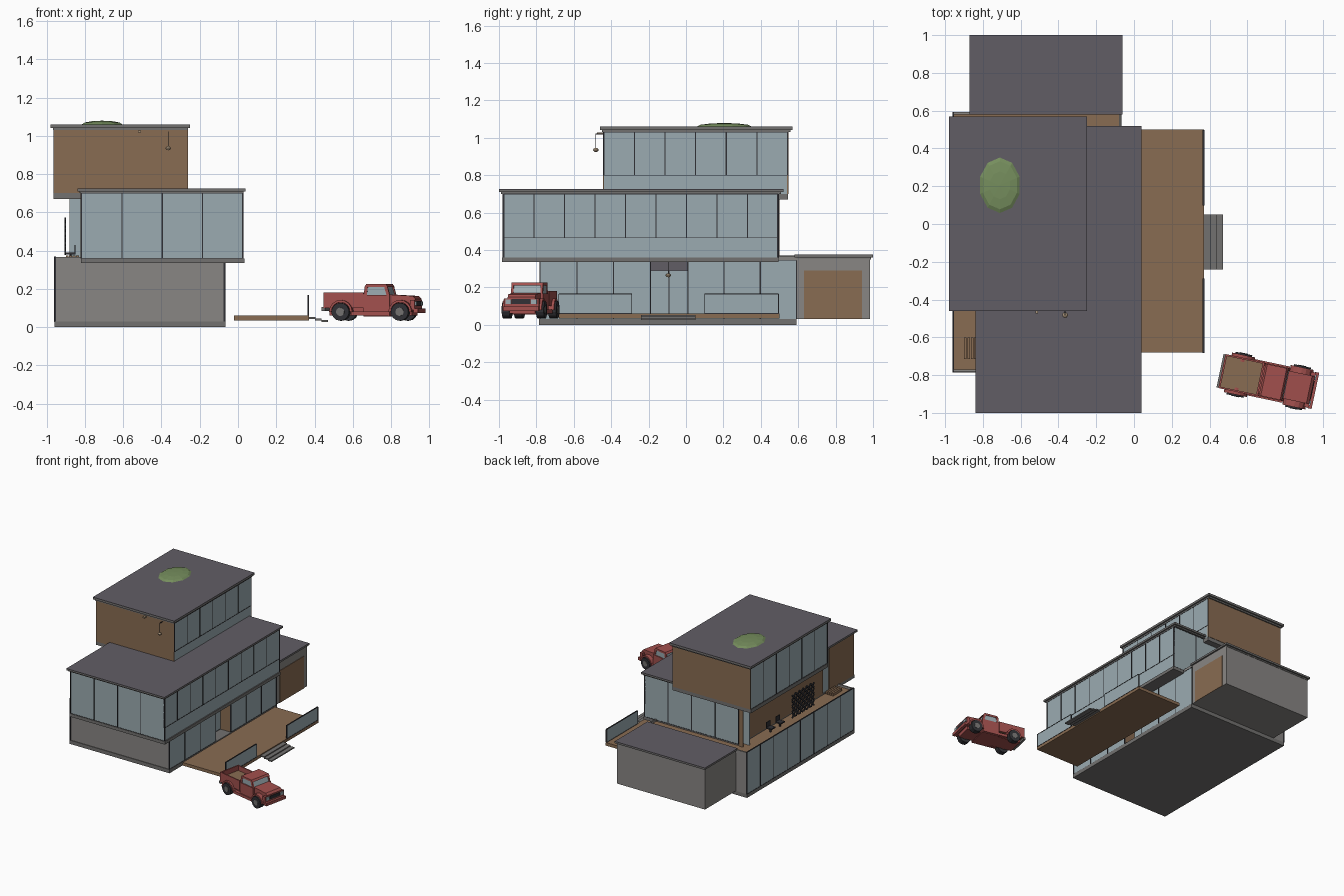
import bpy, bmesh, math
from mathutils import Matrix, Vector

if "Cube" in bpy.data.objects:
    bpy.data.objects.remove(bpy.data.objects["Cube"])


def mat(name, r, g, b):
    m = bpy.data.materials.new(name)
    m.diffuse_color = (r, g, b, 1)
    m.use_nodes = True
    m.node_tree.nodes["Principled BSDF"].inputs["Base Color"].default_value = m.diffuse_color
    return m


GLASS = mat("glass", .33, .41, .44)
WOOD = mat("wood", .25, .15, .085)
WALL = mat("stone", .25, .24, .23)
ROOF = mat("roof", .12, .11, .13)
TRIM = mat("trim", .17, .165, .16)
DARK = mat("frame", .03, .03, .035)
RED = mat("red_paint", .36, .08, .075)
GREEN = mat("leaf", .18, .27, .11)
BRASS = mat("lamp", .4, .3, .2)


def finish(name, bm, m, matrix=None):
    bmesh.ops.recalc_face_normals(bm, faces=bm.faces)
    if matrix:
        bm.transform(matrix)
    me = bpy.data.meshes.new(name)
    bm.to_mesh(me)
    bm.free()
    me.materials.append(m)
    ob = bpy.data.objects.new(name, me)
    bpy.context.collection.objects.link(ob)
    return ob


def boxes(name, items, m, matrix=None):
    """One object from boxes given as (x0, x1, y0, y1, z0, z1)."""
    bm = bmesh.new()
    for x0, x1, y0, y1, z0, z1 in items:
        bmesh.ops.create_cube(bm, size=1, matrix=Matrix.Translation(
            ((x0 + x1) / 2, (y0 + y1) / 2, (z0 + z1) / 2))
            @ Matrix.Diagonal((x1 - x0, y1 - y0, z1 - z0, 1)))
    return finish(name, bm, m, matrix)


def box(name, *b, m=WALL, matrix=None):
    return boxes(name, [b], m, matrix)


def prism(name, pts, axis, a, b, m, matrix=None):
    """Extrude a 2D outline along 'z' (xy outline) or 'y' (xz outline)."""
    bm = bmesh.new()
    vs = [bm.verts.new((p, q, a) if axis == 'z' else (p, a, q)) for p, q in pts]
    f = bm.faces.new(vs)
    ext = bmesh.ops.extrude_face_region(bm, geom=[f])
    d = Vector((0, 0, b - a)) if axis == 'z' else Vector((0, b - a, 0))
    bmesh.ops.translate(bm, vec=d, verts=[g for g in ext["geom"] if isinstance(g, bmesh.types.BMVert)])
    return finish(name, bm, m, matrix)


def glazing(name, axis, pos, stops, z0, z1, sill=None, w=.003):
    """Glass sheet with dark mullions at the stops; axis is the facing axis."""
    def place(a, b, t, lo, hi):
        return (pos - t, pos + t, a, b, lo, hi) if axis == 'x' else (a, b, pos - t, pos + t, lo, hi)
    a, b = stops[0], stops[-1]
    boxes(name, [place(a, b, .003, z0, z1)], GLASS)
    low = sill or z0
    bars = [place(s - w, s + w, .005, low, z1) for s in stops]
    bars += [place(a, b, .005, z - .002, z + .002) for z in (low, z1)]
    boxes(name + "_frame", bars, DARK)


def steps(a, b, n):
    return [a + (b - a) * i / n for i in range(n + 1)]


def roof(name, x0, x1, y0, y1, z0, z1):
    zm = z0 + (z1 - z0) * .4
    box(name + "_fascia", x0 + .012, x1 - .012, y0 + .012, y1 - .012, z0, zm, m=TRIM)
    box(name + "_edge", x0, x1, y0, y1, zm, z1 - .003, m=TRIM)
    box(name + "_cover", x0, x1, y0, y1, z1 - .003, z1, m=ROOF)


def ball(name, c, r, m, u=10, v=6):
    bm = bmesh.new()
    bmesh.ops.create_uvsphere(bm, u_segments=u, v_segments=v, radius=1,
                              matrix=Matrix.Translation(c) @ Matrix.Diagonal((*r, 1)))
    return finish(name, bm, m)


# Ground floor with recessed entrance
box("foundation", -.96, -.065, -.785, .59, 0, .03, m=TRIM)
prism("ground_floor_walls", [(-.955, -.78), (-.073, -.78), (-.073, -.19), (-.17, -.19), (-.17, .01),
                             (-.073, .01), (-.073, .59), (-.955, .59)], 'z', .03, .345, WALL)
glazing("ground_glass_front", 'x', -.071, steps(-.78, -.19, 3), .03, .345)
glazing("ground_glass_rear", 'x', -.071, steps(.01, .59, 3), .03, .345)
glazing("ground_glass_left", 'x', -.957, steps(-.78, .59, 8), .03, .368)
glazing("entrance_door", 'x', -.167, [-.19, -.09, .01], .03, .29)
box("entrance_transom", -.168, -.16, -.19, .01, .29, .335, m=ROOF)
boxes("entrance_sides", [(-.167, -.075, -.19, -.187, .03, .335), (-.167, -.075, .007, .01, .03, .335)], WOOD)
box("terrace_floor", -.955, -.073, -.775, .585, .345, .35, m=WOOD)
boxes("terrace_kerb", [(-.96, -.82, -.782, -.77, .34, .367), (-.96, -.07, .58, .592, .34, .367),
                       (-.08, -.069, .49, .592, .34, .367)], WALL)

# Garage
box("garage", -.86, -.07, .59, .985, .03, .355)
box("garage_door", -.072, -.066, .63, .94, .03, .29, m=WOOD)
roof("garage_roof", -.87, -.06, .58, 1.0, .35, .375)

# Middle floor
box("middle_slab", -.82, .033, -.985, .495, .335, .36, m=TRIM)
box("middle_core", -.815, .022, -.975, .49, .36, .70, m=GLASS)
glazing("middle_glass_front", 'y', -.976, steps(-.817, .025, 4), .36, .70)
glazing("middle_glass_back", 'y', .491, steps(-.817, .025, 4), .36, .70)
glazing("middle_glass_right", 'x', .023, steps(-.976, .491, 9), .36, .70, .465)
boxes("middle_wood_wall", [(-.823, -.81, -.975, -.66, .36, .70), (-.823, -.81, -.58, .40, .36, .70)], WOOD)
roof("middle_roof", -.84, .04, -1.0, .52, .70, .725)
box("terrace_glass_fin", -.88, -.82, .44, .446, .35, .67, m=GLASS)
box("terrace_post", -.86, -.825, .49, .50, .35, .67, m=WOOD)

# Top floor
box("top_slab", -.965, -.262, -.44, .545, .67, .70, m=TRIM)
box("top_core", -.957, -.267, -.44, .545, .70, 1.03, m=WOOD)
glazing("top_glass_right", 'x', -.266, steps(-.44, .543, 6), .70, 1.03, .80)
glazing("top_glass_left", 'x', -.958, steps(-.44, .543, 6), .70, 1.03)
box("top_wall_front", -.962, -.262, -.445, -.438, .70, 1.03, m=WOOD)
box("top_wall_back", -.962, -.262, .541, .548, .70, 1.03, m=WOOD)
roof("top_roof", -.98, -.25, -.46, .57, 1.03, 1.06)
ball("roof_planting", (-.71, .205, 1.06), (.11, .147, .019), GREEN)

# Hanging lamps
for i, (x, y, z, top) in enumerate([(-.365, -.482, .935, 1.02), (-.10, -.095, .265, .335)]):
    box(f"lamp_rod_{i}", x - .002, x + .002, y - .002, y + .002, z, top, m=DARK)
    ball(f"lamp_{i}", (x, y, z), (.015, .015, .011), BRASS)
box("lamp_arm", -.367, -.363, -.484, -.44, 1.018, 1.022, m=DARK)
box("wall_lamp", -.522, -.508, -.475, -.44, 1.018, 1.028, m=BRASS)

# Terrace lattice, bench and stools
bm = bmesh.new()
for k in range(-4, 6):
    for s in (1, -1):
        # clip each diagonal to the lattice rectangle
        y0 = k * .048
        lo, hi = max(0, -y0), min(.19, .28 - y0)
        if hi - lo < .02:
            continue
        ya, yb = y0 + lo, y0 + hi
        if s < 0:
            ya, yb = .28 - ya, .28 - yb
        mid = Vector((-.903, -.35 + (ya + yb) / 2, .38 + (lo + hi) / 2))
        bmesh.ops.create_cube(bm, size=1, matrix=Matrix.Translation(mid)
                              @ Matrix.Rotation(math.radians(45 * s), 4, 'X').inverted()
                              @ Matrix.Diagonal((.008, .012, (hi - lo) * 1.414, 1)))
finish("lattice_screen", bm, DARK)
boxes("bench_slats", [(x, x + .014, -.715, -.60, .355, .375) for x in (-.9, -.882, -.864, -.846)], WOOD)
boxes("stools", [b for y in (.02, .14) for b in ((-.90, -.85, y, y + .05, .38, .39),
      (-.88, -.87, y + .02, y + .03, .35, .38), (-.855, -.85, y, y + .05, .39, .43))], DARK)

# Deck, railings and steps
box("deck", -.02, .37, -.68, .5, .035, .06, m=WOOD)
for i, (a, b) in enumerate([(-.68, -.29), (.10, .495)]):
    glazing(f"deck_rail_{i}", 'x', .367, [a, b], .06, .165, w=.002)
boxes("entry_steps", [(.37 + .033 * i, .404 + .033 * i, -.24, .05, .043 - .008 * i, .052 - .008 * i)
                      for i in range(3)], TRIM)

# Pickup truck, built along local x and then placed
T = Matrix.Translation((.708, -.83, 0)) @ Matrix.Rotation(math.radians(-12), 4, 'Z')
box("truck_chassis", -.22, .22, -.07, .07, .06, .10, m=RED, matrix=T)
boxes("truck_bed", [(-.245, -.035, -.092, -.083, .10, .18), (-.245, -.035, .083, .092, .10, .18),
                    (-.248, -.238, -.092, .092, .10, .18), (-.045, -.035, -.092, .092, .10, .18)], RED, T)
box("truck_bed_floor", -.24, -.04, -.085, .085, .10, .14, m=WOOD, matrix=T)
box("truck_cab", -.035, .105, -.09, .09, .055, .168, m=RED, matrix=T)
prism("truck_cab_glass", [(-.022, .165), (.10, .165), (.083, .213), (-.018, .213)], 'y', -.082, .082, GLASS, T)
prism("truck_roof", [(-.03, .21), (.095, .21), (.085, .225), (-.02, .225)], 'y', -.086, .086, RED, T)
for s in (-1, 1):
    prism("truck_pillars_rear", [(-.035, .165), (-.018, .165), (-.012, .213), (-.028, .213)],
          'y', s * .074, s * .086, RED, T)
    prism("truck_pillars_front", [(.088, .165), (.105, .165), (.092, .213), (.075, .213)],
          'y', s * .074, s * .086, RED, T)
    box("truck_sill", -.10, .10, *sorted((s * .075, s * .098)), .06, .082, m=RED, matrix=T)
    # fenders and wheels
    for u in (-.153, .164):
        arc = [(u + r * math.cos(t), .08 + r * math.sin(t)) for r, ts in ((.062, range(9)), (.05, range(8, -1, -1)))
               for t in [math.pi * i / 8 for i in ts]]
        prism("truck_fender", arc, 'y', s * .07, s * .107, RED, T)
        for nm, r, d, m in (("truck_wheel", .047, .042, DARK), ("truck_hub", .022, .047, TRIM)):
            bm = bmesh.new()
            bmesh.ops.create_cone(bm, cap_ends=True, segments=14, radius1=r, radius2=r, depth=d,
                                  matrix=Matrix.Translation((u, s * .094, .08)) @ Matrix.Rotation(math.pi / 2, 4, 'X'))
            finish(nm, bm, m, T)
    box("truck_headlight", .238, .247, *sorted((s * .055, s * .085)), .112, .135, m=GLASS, matrix=T)
prism("truck_hood", [(.10, .10), (.24, .10), (.24, .148), (.225, .163), (.10, .17)], 'y', -.075, .075, RED, T)
box("truck_nose", .215, .24, -.095, .095, .09, .142, m=RED, matrix=T)
box("truck_grille", .238, .244, -.05, .05, .11, .137, m=DARK, matrix=T)
box("truck_bumper_front", .235, .258, -.098, .098, .075, .098, m=RED, matrix=T)
box("truck_bumper_rear", -.258, -.24, -.09, .09, .085, .105, m=TRIM, matrix=T)
